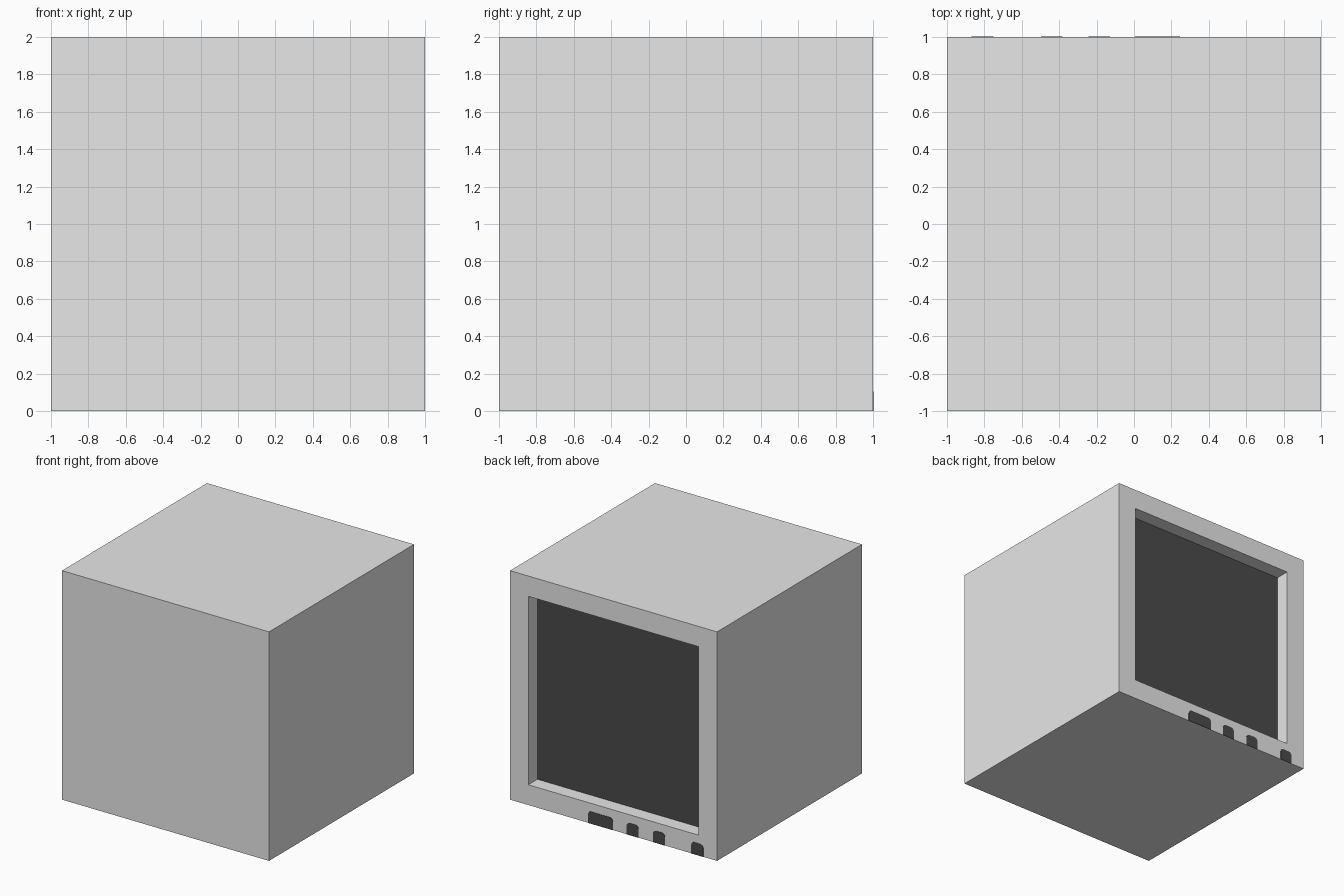
import bpy, bmesh, math
from mathutils import Vector

if "Cube" in bpy.data.objects:
    bpy.data.objects.remove(bpy.data.objects["Cube"])


def material(name, value):
    m = bpy.data.materials.new(name)
    m.diffuse_color = (value, value, value, 1)
    m.use_nodes = True
    m.node_tree.nodes["Principled BSDF"].inputs["Base Color"].default_value = m.diffuse_color
    return m


LIGHT = material("light_grey", 0.8)
DARK = material("dark_grey", 0.069)


def add_object(name, bm, mats):
    bmesh.ops.recalc_face_normals(bm, faces=bm.faces)
    mesh = bpy.data.meshes.new(name)
    bm.to_mesh(mesh)
    bm.free()
    for m in mats:
        mesh.materials.append(m)
    ob = bpy.data.objects.new(name, mesh)
    bpy.context.collection.objects.link(ob)
    return ob


# Cube casing with a recessed dark screen in its back face
bm = bmesh.new()
bmesh.ops.create_cube(bm, size=2)
bmesh.ops.translate(bm, verts=bm.verts, vec=(0, 0, 1))
bm.normal_update()
back = max(bm.faces, key=lambda f: f.normal.y)
bmesh.ops.inset_region(bm, faces=[back], thickness=0.177, use_even_offset=True)
sunk = bmesh.ops.extrude_discrete_faces(bm, faces=[back])["faces"][0]
bmesh.ops.translate(bm, verts=sunk.verts, vec=(0, -0.125, 0))
sunk.material_index = 1
add_object("casing", bm, [LIGHT, DARK])


# Thin dark tabs along the lower rim, rounded at the top corners
def tab(name, x0, x1, height=0.105, r=0.03, thick=0.003):
    bm = bmesh.new()
    points = [(x0, 0), (x1, 0)]
    for cx, start in ((x1 - r, 0), (x0 + r, 90)):
        for i in range(4):
            a = math.radians(start + i * 30)
            points.append((cx + r * math.cos(a), height - r + r * math.sin(a)))
    face = bm.faces.new([bm.verts.new((x, 1, z)) for x, z in points])
    new = bmesh.ops.extrude_face_region(bm, geom=[face])["geom"]
    moved = [v for v in new if isinstance(v, bmesh.types.BMVert)]
    bmesh.ops.translate(bm, verts=moved, vec=Vector((0, thick, 0)))
    add_object(name, bm, [DARK])


tab("wide_tab", 0.005, 0.245)
for i, x in enumerate((-0.185, -0.44, -0.81)):
    tab(f"small_tab_{i + 1}", x - 0.058, x + 0.058)
